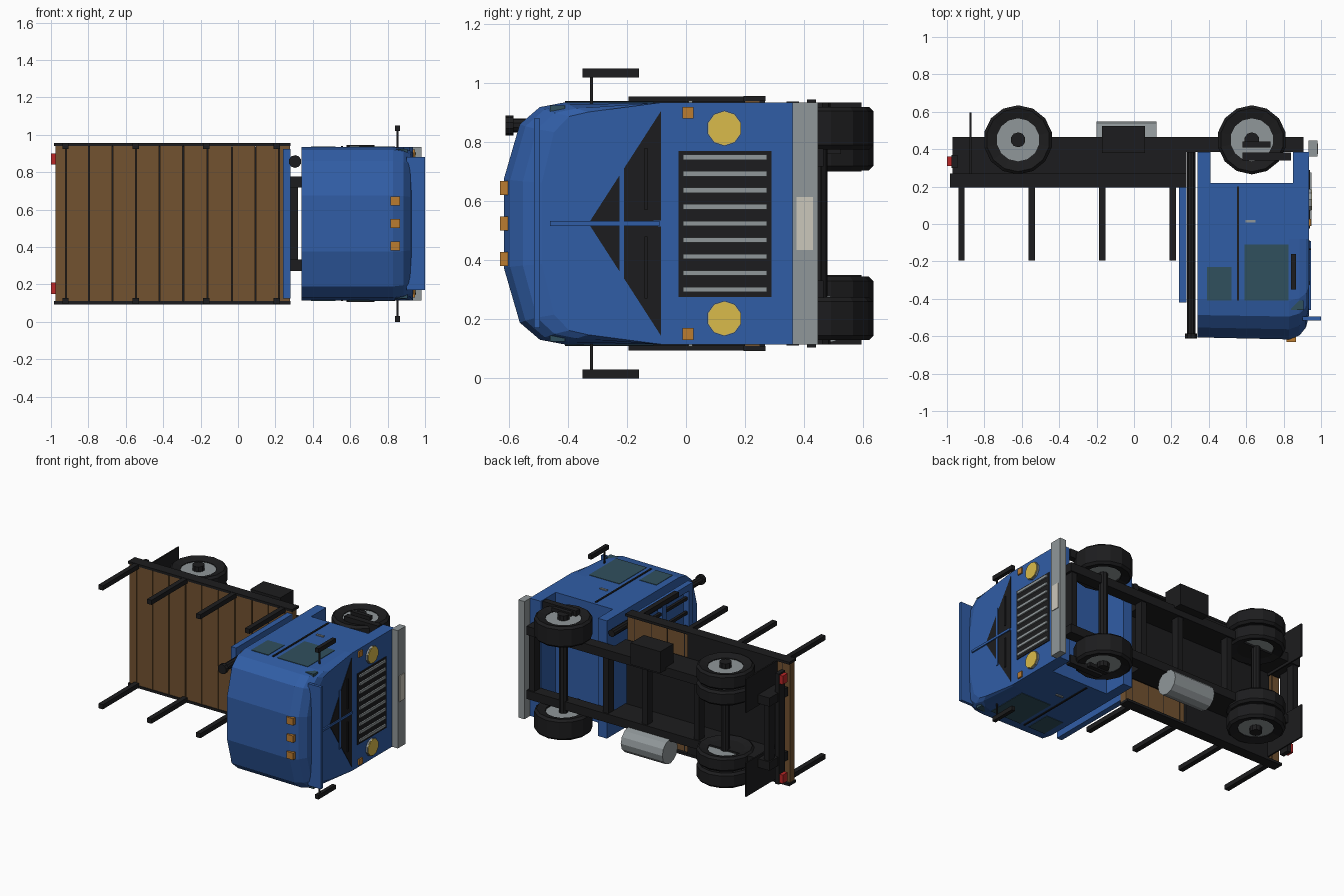
import bpy, bmesh, math
from mathutils import Matrix, Vector

if "Cube" in bpy.data.objects:
    bpy.data.objects.remove(bpy.data.objects["Cube"])

# The truck lies on its side: forward = +x, truck "up" = -y, width runs along z
C = 0.525  # mirror plane height

def mat(name, r, g, b):
    m = bpy.data.materials.new(name)
    m.diffuse_color = (r, g, b, 1)
    m.use_nodes = True
    m.node_tree.nodes["Principled BSDF"].inputs["Base Color"].default_value = m.diffuse_color
    return m

BLUE = mat("blue_paint", .03, .11, .38)
BLACK = mat("black", .012, .012, .013)
WOOD = mat("wood", .17, .085, .03)
GREY = mat("metal_grey", .28, .31, .32)
GLASS = mat("glass", .03, .08, .11)
YELLOW = mat("lamp_yellow", .7, .5, .07)
AMBER = mat("amber", .5, .2, .03)
RED = mat("red", .5, .02, .02)
BEIGE = mat("beige", .6, .57, .5)

def finish(bm, name, m):
    bmesh.ops.recalc_face_normals(bm, faces=bm.faces)
    me = bpy.data.meshes.new(name)
    bm.to_mesh(me)
    bm.free()
    me.materials.append(m)
    ob = bpy.data.objects.new(name, me)
    bpy.context.collection.objects.link(ob)
    return ob

def box(name, m, x, y, z, both=False):
    """Box from (min, max) pairs; both=True adds the mirrored twin."""
    for zz in ([z, (2*C - z[1], 2*C - z[0])] if both else [z]):
        bm = bmesh.new()
        bmesh.ops.create_cube(bm, size=1)
        for v in bm.verts:
            v.co = [(a + b)/2 + c*(b - a) for (a, b), c in zip((x, y, zz), v.co)]
        finish(bm, name, m)

def cyl(name, m, p, q, r, n=12, both=False):
    for s in ((False, True) if both else (False,)):
        a, b = Vector(p), Vector(q)
        if s:
            a.z, b.z = 2*C - a.z, 2*C - b.z
        bm = bmesh.new()
        M = Matrix.Translation((a + b)/2) @ (b - a).to_track_quat('Z', 'Y').to_matrix().to_4x4()
        bmesh.ops.create_cone(bm, cap_ends=True, segments=n, radius1=r, radius2=r,
                              depth=(b - a).length, matrix=M)
        finish(bm, name, m)

def loft(name, m, rings, closed=False):
    bm = bmesh.new()
    rs = [[bm.verts.new(p) for p in ring] for ring in rings]
    for a, b in zip(rs, rs[1:] + rs[:1] if closed else rs[1:]):
        for i in range(len(a)):
            j = (i + 1) % len(a)
            bm.faces.new((a[i], a[j], b[j], b[i]))
    if not closed:
        bm.faces.new(rs[0])
        bm.faces.new(rs[-1])
    return finish(bm, name, m)

# --- Cab: body profile lofted from the back wall to the windscreen
half = [(.22, .41), (-.08, .41), (-.41, .41), (-.495, .394), (-.563, .336), (-.617, .15)]
rings = []
for x, k, s in ((.34, .98, 1), (.83, 1, 1), (.885, .96, .98), (.92, .88, .95), (.935, .76, .92)):
    h = [(y, w) if y >= -.08 else (-.08 + (y + .08)*k, w*s) for y, w in half]
    rings.append([(x, y, C + w) for y, w in h] + [(x, y, C - w) for y, w in reversed(h)])
loft("cab_body", BLUE, rings)
box("cab_front_skirt", BLUE, (.85, .935), (.22, .385), (.115, .935))
box("cab_rear_skirt", BLUE, (.34, .41), (.22, .385), (.115, .935))
box("sun_visor", BLUE, (.9, 1.0), (-.515, -.495), (.17, .88))

# Windscreen triangles, centre pillar and wipers
for s in (1, -1):
    tri = [(-.33, 0), (-.085, .38), (-.085, .01)]
    loft("windscreen", BLACK, [[(x, y, C + s*w) for y, w in tri] for x in (.92, .938)])
box("windscreen_pillar", BLUE, (.93, .945), (-.46, -.09), (.517, .533))
box("dash_rail", BLUE, (.93, .94), (-.225, -.21), (.32, .73))
box("wiper", BLACK, (.938, .945), (-.14, -.13), (.57, .78), True)
box("corner_glass", GLASS, (.84, .905), (-.46, -.41), (.88, .925), True)

# Side windows, door seam, handle and steps
box("door_window", GLASS, (.59, .825), (-.41, -.11), (.92, .938), True)
box("quarter_window", GLASS, (.39, .52), (-.41, -.23), (.92, .938), True)
box("door_seam", BLACK, (.55, .562), (-.41, .2), (.93, .94), True)
box("door_handle", GREY, (.595, .65), (.008, .022), (.93, .942), True)
box("upper_step", BLACK, (.58, .84), (.34, .382), (.88, .938), True)
box("lower_step", BLACK, (.58, .73), (.41, .44), (.92, .945), True)

# Mirrors
box("mirror_arm", BLACK, (.848, .858), (-.325, -.315), (.92, 1.03), True)
box("mirror", BLACK, (.84, .866), (-.35, -.16), (1.02, 1.05), True)

# Grille, lamps and bumper
box("grille", BLACK, (.93, .94), (-.025, .29), (.275, .77))
for i in range(9):
    z = C + (i - 4)*.056
    box("grille_bar", GREY, (.935, .95), (-.01, .275), (z - .009, z + .009))
cyl("headlight_ring", GREY, (.93, .13, .847), (.948, .13, .847), .06, 10, True)
cyl("headlight", YELLOW, (.94, .13, .847), (.953, .13, .847), .057, 10, True)
box("indicator", AMBER, (.93, .945), (-.012, .026), (.88, .92), True)
box("bumper", GREY, (.932, .98), (.36, .447), (.115, .935))
box("number_plate", BEIGE, (.975, .985), (.375, .43), (.435, .615))
for z in (.405, .525, .645):
    box("roof_lamp", AMBER, (.815, .865), (-.63, -.6), (z - .024, z + .024))

# --- Chassis
box("frame_rail", BLACK, (-.97, .905), (.385, .465), (.718, .778), True)
box("bed_bearer", BLACK, (-.97, .28), (.265, .39), (.718, .778), True)
for x in (-.94, -.4, 0, .3, .87):
    box("crossmember", BLACK, (x - .02, x + .02), (.395, .455), (.3, .75))
box("rear_bar", BLACK, (-.975, -.945), (.3, .37), (.14, .91))
box("tail_light", RED, (-1.0, -.975), (.31, .362), (.84, .9), True)
box("mud_flap", BLACK, (-.88, -.87), (.265, .595), (.7, .935), True)
box("battery_box", BLACK, (-.17, .06), (.38, .525), (.76, .91))
cyl("fuel_tank", GREY, (-.2, .462, .2), (.12, .462, .2), .085, 12)
cyl("exhaust_stack", BLACK, (.305, -.59, .857), (.305, .385, .857), .024, 10)
cyl("exhaust_cap", BLACK, (.305, -.612, .857), (.305, -.585, .857), .034, 10)

# --- Wheels
N = 14
def tyre(x, z0, z1):
    prof = [(.115, z0 + .015), (.17, z0), (.185, z0 + .015),
            (.185, z1 - .015), (.17, z1), (.115, z1 - .015)]
    for s in (1, -1):
        loft("tyre", BLACK, [[(x + r*math.cos(a), .45 + r*math.sin(a), C + s*(z - C)) for r, z in prof]
                             for a in (2*math.pi*(i + .5)/N for i in range(N))], True)

tyre(.63, .775, .92)
tyre(-.62, .705, .805)
tyre(-.62, .815, .92)
for x, zi in ((.63, .8), (-.62, .73)):
    cyl("rim", GREY, (x, .45, zi), (x, .45, .9), .118, N, True)
    cyl("hub", BLACK, (x, .45, .89), (x, .45, .935), .04, 10, True)
    cyl("axle", BLACK, (x, .45, .2), (x, .45, .85), .03, 10)

# --- Load bed: planks, side rails and stakes
edges = [-.98, -.92, -.797, -.671, -.545, -.419, -.293, -.163, -.033, .093, .22, .28]
for a, b in zip(edges, edges[1:]):
    box("bed_plank", WOOD, (a + .003, b - .003), (.2, .25), (.11, .94))
box("bed_underlay", BLACK, (-.975, .275), (.215, .248), (.112, .938))
box("bed_underframe", BLACK, (-.88, .27), (.25, .268), (.28, .77))
box("rear_guard", BLACK, (-.88, -.2), (.25, .268), (.11, .94))
box("bed_side_rail", BLACK, (-.985, .28), (.195, .27), (.94, .957), True)
for x in (-.922, -.547, -.17, .208):
    box("bed_stake", BLACK, (x - .017, x + .017), (-.195, .2), (.923, .955), True)

# Headboard: blue frame with dark bars
box("headboard_post", BLUE, (.24, .28), (-.42, .2), (.88, .925), True)
for y in (-.42, -.13, .155):
    box("headboard_beam", BLUE, (.24, .28), (y, y + .045), (.13, .92))
for i in range(7):
    z = C + (i - 3)*.1
    box("headboard_bar", BLACK, (.25, .27), (-.4, .18), (z - .01, z + .01))
